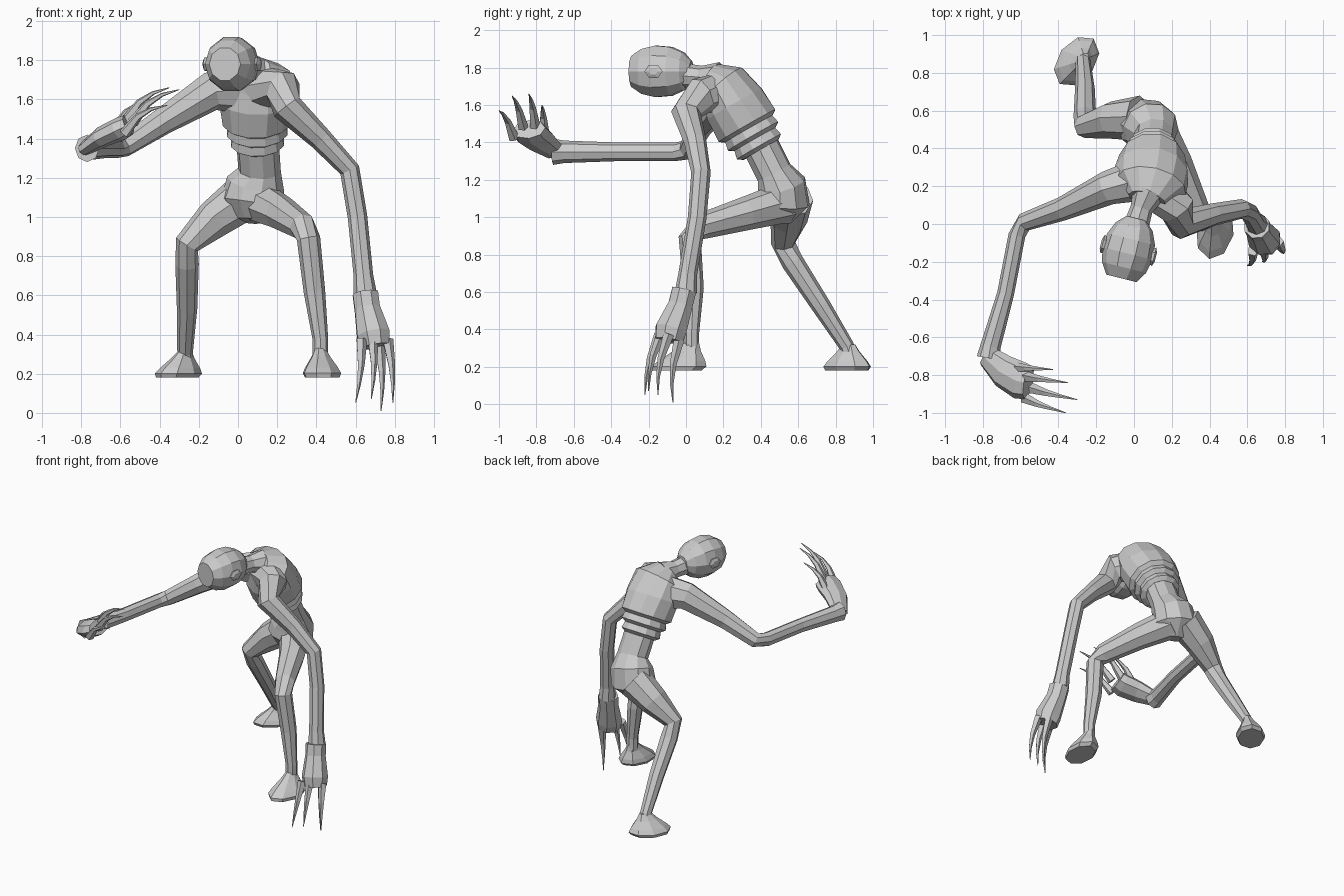
import bpy, bmesh
from math import cos, sin, tau
from mathutils import Vector

cube = bpy.data.objects.get("Cube")
if cube:
    bpy.data.objects.remove(cube, do_unlink=True)

X, Y, Z = Vector((1, 0, 0)), Vector((0, 1, 0)), Vector((0, 0, 1))

skin = bpy.data.materials.new("pale grey skin")
skin.use_nodes = True
grey = (.6, .6, .6, 1)
skin.diffuse_color = grey
skin.node_tree.nodes["Principled BSDF"].inputs["Base Color"].default_value = grey


def loft(name, rings, across, sides=8, axis=None):
    """Skin a closed tube through rings of (centre, half width along across, half depth)."""
    bm = bmesh.new()
    loops = []
    last = len(rings) - 1
    for index, (centre, width, depth) in enumerate(rings):
        ahead = rings[min(index + 1, last)][0]
        behind = rings[max(index - 1, 0)][0]
        along = axis or (ahead - behind).normalized()
        side = (across - along * across.dot(along)).normalized()
        other = along.cross(side)
        loop = []
        for step in range(sides):
            angle = tau * step / sides
            offset = side * width * cos(angle) + other * depth * sin(angle)
            loop.append(bm.verts.new(centre + offset))
        loops.append(loop)
    for lower, upper in zip(loops, loops[1:]):
        for step in range(sides):
            bm.faces.new((lower[step - 1], lower[step], upper[step], upper[step - 1]))
    bm.faces.new(loops[0])
    bm.faces.new(loops[-1])
    bmesh.ops.recalc_face_normals(bm, faces=bm.faces)
    mesh = bpy.data.meshes.new(name)
    bm.to_mesh(mesh)
    bm.free()
    mesh.materials.append(skin)
    bpy.context.collection.objects.link(bpy.data.objects.new(name, mesh))


def limb(name, joints, across, flat=1, sides=8):
    """Tube through joints of (x, y, z, radius), flattened by a factor."""
    rings = [(Vector(joint[:3]), joint[3], joint[3] * flat) for joint in joints]
    loft(name, rings, across, sides)


def fingers(label, palm_end, tips, bow, across):
    """Curved claws whose knuckles repeat the spread of their tips."""
    palm_end, bow = Vector(palm_end), Vector(bow)
    tips = [Vector(tip) for tip in tips]
    middle = sum(tips, Vector()) / len(tips)
    for number, tip in enumerate(tips, 1):
        knuckle = palm_end + (tip - middle) * .7
        rings = []
        for t in (0, .4, .7, 1):
            radius = .028 * (1 - t) + .002
            rings.append((knuckle.lerp(tip, t) + bow * sin(t * tau / 2), radius, radius))
        loft(f"{label}_finger_{number}", rings, across, sides=5)


def foot(label, sole, ankle, toe):
    """Thin sole sloping up and in towards the ankle."""
    sole, ankle = Vector(sole), Vector(ankle)
    rings = []
    for rise, size in ((0, .9), (.15, 1), (.35, .85), (.7, .5), (1, .27)):
        centre = sole.lerp(ankle, rise)
        rings.append((centre, .15 * size, .1 * size))
    loft(f"{label}_foot", rings, Vector(toe), axis=Z)


# Pelvis and waist
limb("pelvis", [
    (.06, .5, .98, .07), (.07, .52, 1.07, .16), (.09, .51, 1.17, .15),
    (.11, .47, 1.24, .11), (.1, .4, 1.38, .11)], Vector((1, -.1, -.1)), flat=.9, sides=10)

# Ribcage: three stepped ribs below a broad, forward-leaning chest
chest_turn = Vector((1, -.3, 0))
waist, shoulders = Vector((.1, .4, 1.36)), Vector((.09, .2, 1.71))
rings = []
for rib in range(3):
    inner = .11 + .02 * rib
    for t, radius in ((0, inner), (.05, inner + .03)):
        rings.append((waist.lerp(shoulders, rib * .16 + t), radius, radius))
rings.append((waist.lerp(shoulders, .7), .2, .17))
rings.append((shoulders, .19, .135))
rings.append((Vector((.07, .13, 1.75)), .1, .08))
loft("ribcage", rings, chest_turn, sides=12)
limb("neck", [(.08, .17, 1.74, .09), (.04, .08, 1.75, .06), (0, -.05, 1.76, .07)], chest_turn)

# Head: a blunt egg along the facing direction, with an ear on each side
facing = Vector((-.25, -1, 0)).normalized()
head = Vector((-.03, -.14, 1.78))
rings = []
for step in range(6):
    angle = .4 + .42 * step
    radius = .145 * sin(angle)
    rings.append((head - facing * .19 * cos(angle), radius * .95, radius))
loft("head", rings, chest_turn, sides=10)
for label, out in (("left", 1), ("right", -1)):
    sideways = facing.cross(Z) * -out
    rings = [(head + sideways * reach, radius, radius * .8)
             for reach, radius in ((.1, .03), (.14, .05), (.15, .025))]
    loft(f"{label}_ear", rings, facing, sides=6)

# Left arm hangs down
limb("left_arm", [
    (.1, .2, 1.66, .12), (.23, .08, 1.65, .1), (.25, 0, 1.56, .08), (.42, .05, 1.4, .06),
    (.57, .08, 1.24, .052), (.61, .06, 1, .05), (.64, .01, .7, .05), (.65, 0, .6, .06)], Y)
limb("left_palm", [
    (.65, -.01, .61, .07), (.66, -.03, .53, .07), (.69, -.08, .4, .09), (.7, -.09, .34, .08)],
    Vector((1, -.4, 0)))
fingers("left", (.7, -.1, .37),
        [(.6, -.22, .05), (.68, -.2, .07), (.79, -.15, .05), (.73, -.07, .01)],
        (.01, -.02, 0), X)

# Right arm reaches forward
limb("right_arm", [
    (.05, .24, 1.65, .13), (-.14, .19, 1.64, .1), (-.38, .08, 1.49, .07),
    (-.58, .01, 1.36, .055), (-.62, -.06, 1.35, .05), (-.68, -.37, 1.35, .05),
    (-.76, -.65, 1.35, .06), (-.77, -.71, 1.35, .07)], Z, flat=.9)
limb("right_palm", [
    (-.78, -.7, 1.35, .06), (-.69, -.78, 1.41, .09), (-.6, -.83, 1.45, .1),
    (-.56, -.84, 1.47, .09)], Y, flat=.6)
fingers("right", (-.58, -.84, 1.46),
        [(-.36, -1, 1.57), (-.3, -.93, 1.65), (-.35, -.84, 1.66), (-.43, -.77, 1.6)],
        (-.02, 0, .03), Y)

# Left leg steps forward, right leg trails behind
limb("left_leg", [
    (.1, .53, 1.08, .11), (.22, .32, 1.02, .09), (.33, .08, .95, .07), (.36, .02, .89, .06),
    (.39, .04, .62, .055), (.42, .03, .38, .04), (.42, .03, .29, .04)], X)
limb("right_leg", [
    (.03, .56, 1.1, .12), (-.12, .55, .99, .1), (-.26, .52, .86, .065), (-.26, .57, .76, .06),
    (-.26, .72, .53, .052), (-.27, .86, .31, .04), (-.27, .88, .25, .04)], X)
foot("left", (.43, -.05, .18), (.42, .03, .33), (-.2, -1, 0))
foot("right", (-.31, .86, .18), (-.27, .87, .32), (-.6, -.8, 0))
